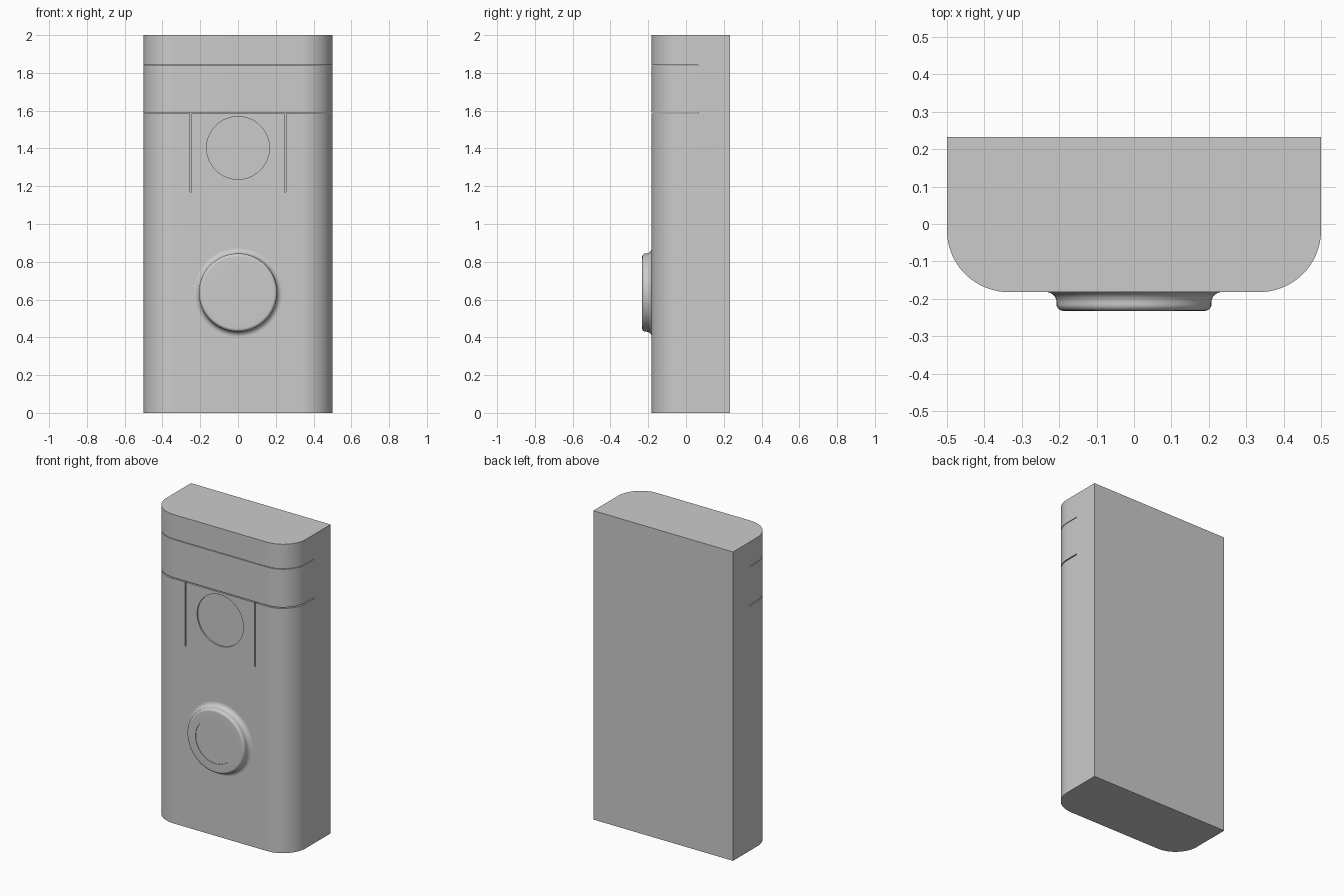
import bpy, bmesh, math
from mathutils import Matrix

if "Cube" in bpy.data.objects:
    bpy.data.objects.remove(bpy.data.objects["Cube"])

FRONT, BACK, R = -0.182, 0.233, 0.165


def make_object(name, bm):
    bmesh.ops.recalc_face_normals(bm, faces=bm.faces)
    mesh = bpy.data.meshes.new(name)
    bm.to_mesh(mesh)
    bm.free()
    obj = bpy.data.objects.new(name, mesh)
    bpy.context.collection.objects.link(obj)
    return obj


def select_only(obj):
    bpy.ops.object.select_all(action='DESELECT')
    obj.select_set(True)
    bpy.context.view_layer.objects.active = obj


def cut(target, cutter):
    select_only(target)
    mod = target.modifiers.new("cut", 'BOOLEAN')
    mod.operation = 'DIFFERENCE'
    mod.solver = 'EXACT'
    mod.object = cutter
    bpy.ops.object.modifier_apply(modifier=mod.name)
    bpy.data.objects.remove(cutter)


def box(name, x0, x1, y0, y1, z0, z1):
    bm = bmesh.new()
    size = Matrix.Diagonal((x1 - x0, y1 - y0, z1 - z0, 1))
    place = Matrix.Translation(((x0 + x1) / 2, (y0 + y1) / 2, (z0 + z1) / 2))
    bmesh.ops.create_cube(bm, size=1, matrix=place @ size)
    return make_object(name, bm)


def arc(cx, cy, r, a0, a1, n):
    steps = [math.radians(a0 + (a1 - a0) * i / n) for i in range(n + 1)]
    return [(cx + r * math.cos(a), cy + r * math.sin(a)) for a in steps]


# Housing: flat back, two rounded front corners
outline = [(0.5, BACK), (-0.5, BACK)]
outline += arc(-0.5 + R, FRONT + R, R, 180, 270, 20)
outline += arc(0.5 - R, FRONT + R, R, 270, 360, 20)
bm = bmesh.new()
face = bm.faces.new([bm.verts.new((x, y, 0)) for x, y in outline])
ext = bmesh.ops.extrude_face_region(bm, geom=[face])
bmesh.ops.translate(bm, vec=(0, 0, 2),
                    verts=[v for v in ext["geom"] if isinstance(v, bmesh.types.BMVert)])
housing = make_object("housing", bm)

# Seams across the front and down both sides of the tab
for z, half in ((1.84, 0.002), (1.588, 0.0035)):
    cut(housing, box("seam_cutter", -0.6, 0.6, -0.3, 0.065, z - half, z + half))
for side in (-1, 1):
    x = side * 0.25
    cut(housing, box("tab_cutter", x - 0.0035, x + 0.0035, -0.3, 0.064, 1.17, 1.587))

# Shallow round recess in the tab
bm = bmesh.new()
bmesh.ops.create_cone(bm, cap_ends=True, segments=64, radius1=0.166, radius2=0.166, depth=0.1,
                      matrix=Matrix.Translation((0, FRONT - 0.041, 1.403))
                      @ Matrix.Rotation(math.pi / 2, 4, 'X'))
cut(housing, make_object("recess_cutter", bm))

# Round button: flared foot, rounded rim, shallow recessed face (radius, distance from front)
profile = [(0.0, 0.047), (0.142, 0.047), (0.142, 0.05)]
profile += arc(0.19, 0.033, 0.017, 90, 0, 8)
profile += arc(0.235, 0.028, 0.028, 180, 270, 8)
profile += [(0.235, -0.01), (0.0, -0.01)]
bm = bmesh.new()
verts = [bm.verts.new((r, FRONT - d, 0)) for r, d in profile]
edges = [bm.edges.new(pair) for pair in zip(verts, verts[1:])]
bmesh.ops.spin(bm, geom=verts + edges, cent=(0, 0, 0), axis=(0, 1, 0),
               angle=2 * math.pi, steps=64)
bmesh.ops.remove_doubles(bm, verts=bm.verts, dist=0.0001)
bmesh.ops.translate(bm, verts=bm.verts, vec=(0, 0, 0.637))
button = make_object("button", bm)

for obj in (housing, button):
    select_only(obj)
    bpy.ops.object.shade_smooth_by_angle(angle=math.radians(30))
